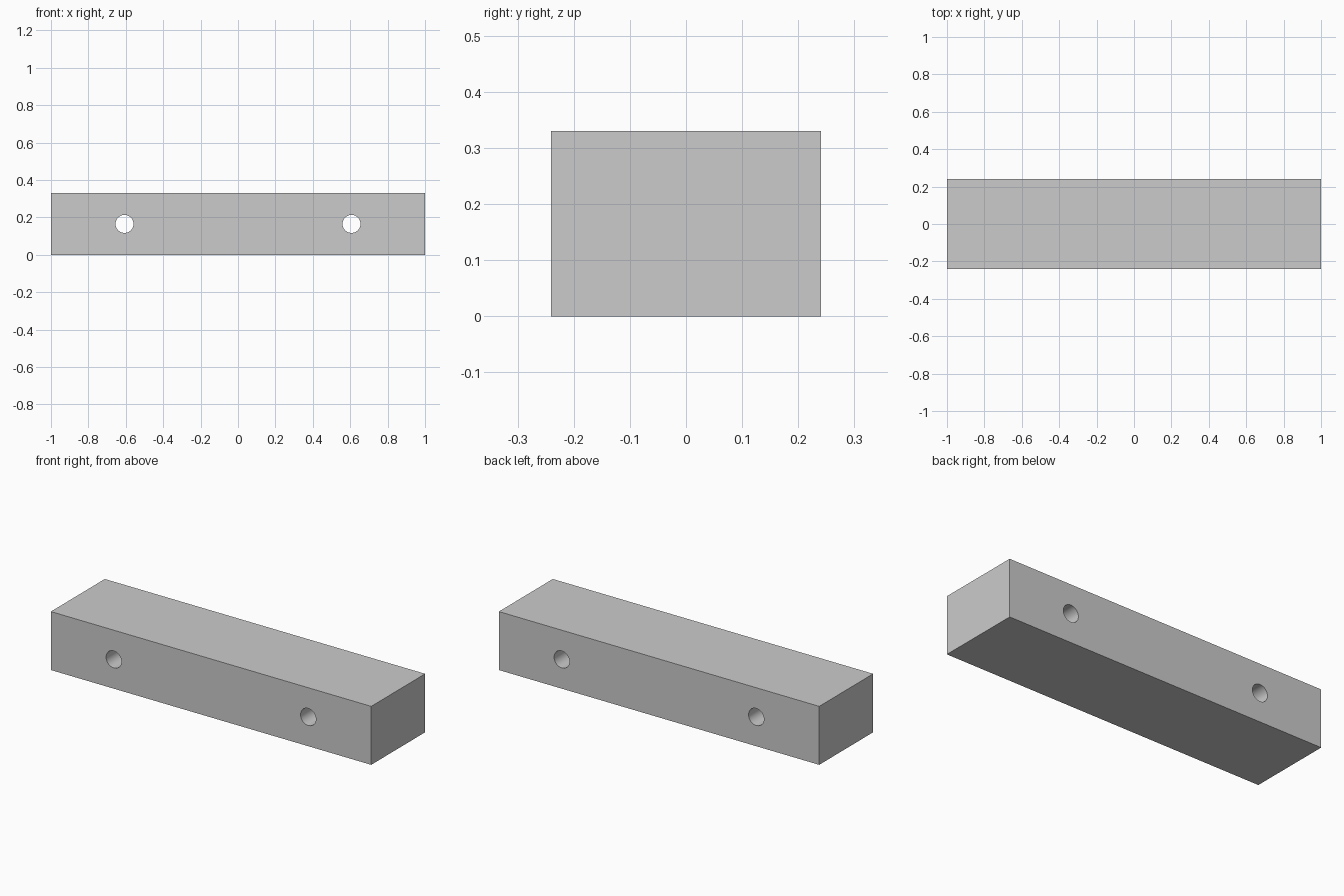
import bpy
import math

if "Cube" in bpy.data.objects:
    bpy.data.objects.remove(bpy.data.objects["Cube"])

LENGTH, DEPTH, HEIGHT = 2.0, 0.481, 0.33
HOLE_X, HOLE_RADIUS = 0.607, 0.048

# Rectangular bar standing on the ground
bpy.ops.mesh.primitive_cube_add(size=1, location=(0, 0, HEIGHT / 2))
bar = bpy.context.object
bar.name = "drilled_bar"
bar.scale = (LENGTH, DEPTH, HEIGHT)
bpy.ops.object.transform_apply(location=False, rotation=False, scale=True)


def drill_hole(x):
    """Cut a round hole through the bar from front to back."""
    bpy.ops.mesh.primitive_cylinder_add(
        vertices=64, radius=HOLE_RADIUS, depth=DEPTH * 1.5,
        location=(x, 0, HEIGHT / 2), rotation=(math.pi / 2, 0, 0))
    cutter = bpy.context.object
    cutter.name = "hole_cutter"
    cutter.hide_render = True
    cut = bar.modifiers.new("hole", 'BOOLEAN')
    cut.operation = 'DIFFERENCE'
    cut.solver = 'EXACT'
    cut.object = cutter
    bpy.context.view_layer.objects.active = bar
    bpy.ops.object.modifier_apply(modifier=cut.name)
    bpy.data.objects.remove(cutter)


# Two mirrored bolt holes
for side in (-1, 1):
    drill_hole(side * HOLE_X)

# Smooth hole walls, sharp bar edges
bpy.ops.object.select_all(action='DESELECT')
bar.select_set(True)
bpy.context.view_layer.objects.active = bar
bpy.ops.object.shade_smooth_by_angle(angle=math.radians(30))
